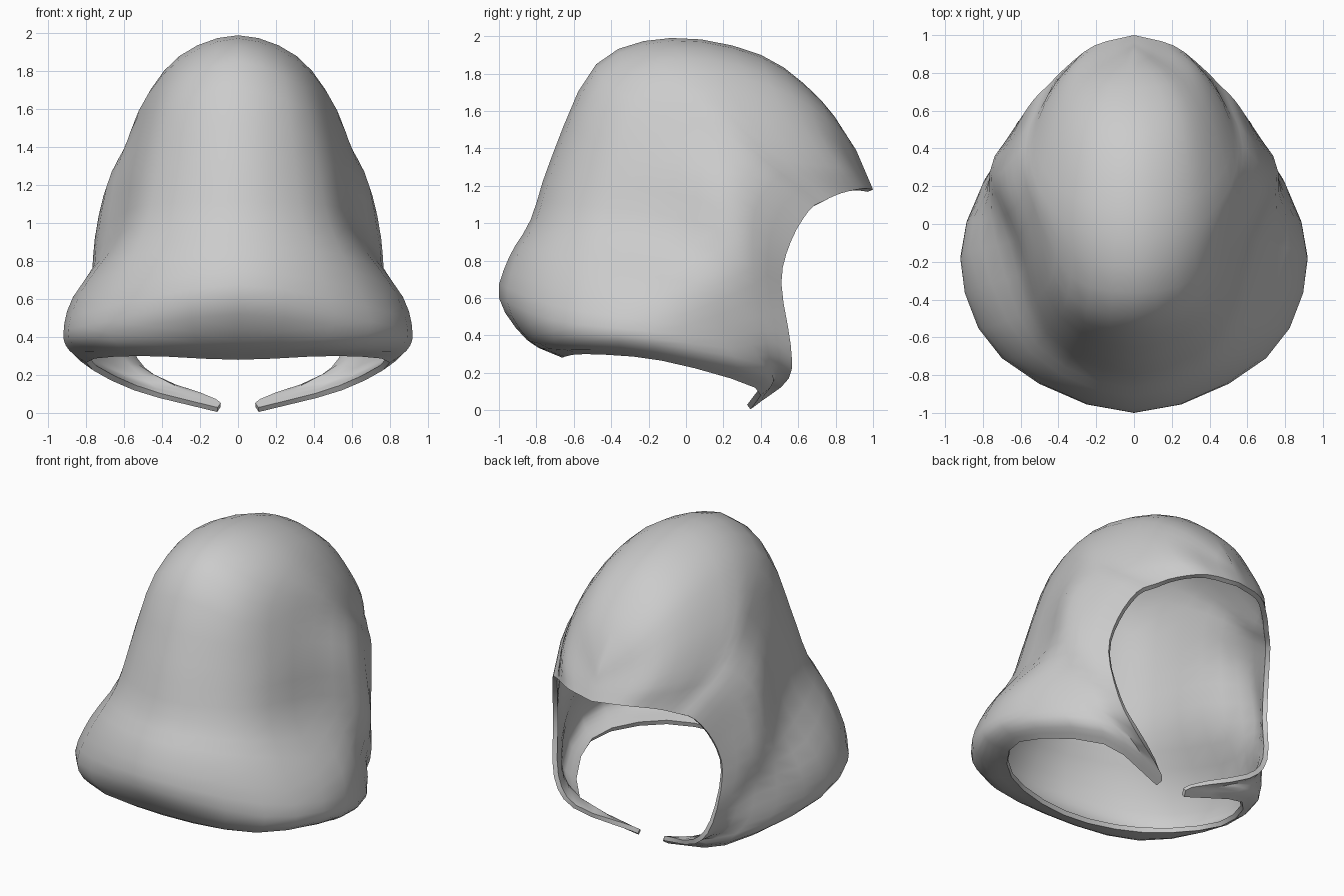
import bpy
from mathutils import Vector

if "Cube" in bpy.data.objects:
    bpy.data.objects.remove(bpy.data.objects["Cube"])

# Half rows of the hood: each runs from the centre seam (y, z) through three
# side points (x, y, z) to the rim of the face opening (x, y, z).
DRAPE = [
    ((-.66, .28), (.52, -.54, .30), (.80, -.13, .265), (.55, .37, .12), (.11, .345, .005)),
    ((-.85, .375), (.62, -.69, .345), (.89, -.16, .33), (.63, .43, .20), (.12, .405, .05)),
    ((-1.0, .60), (.70, -.71, .48), (.92, -.18, .42), (.72, .35, .35), (.45, .55, .17)),
    ((-.945, .82), (.59, -.70, .75), (.87, -.14, .61), (.73, .30, .56), (.59, .56, .35)),
    ((-.83, 1.02), (.48, -.61, 1.0), (.66, -.10, .92), (.765, .27, .81), (.63, .51, .68)),
]
CROWN = [
    ((-.72, 1.35), (.42, -.52, 1.32), (.60, -.05, 1.27), (.71, .27, 1.14), (.60, .56, .90)),
    ((-.48, 1.85), (.35, -.38, 1.71), (.54, .05, 1.51), (.62, .37, 1.30), (.53, .66, 1.07)),
    ((-.08, 1.99), (.31, -.02, 1.88), (.51, .20, 1.61), (.55, .46, 1.34), (.45, .74, 1.12)),
    ((.40, 1.90), (.27, .43, 1.80), (.42, .53, 1.56), (.44, .69, 1.31), (.36, .83, 1.16)),
    ((.72, 1.66), (.18, .74, 1.60), (.28, .78, 1.45), (.28, .87, 1.29), (.21, .945, 1.185)),
]
STEPS = 3


def spline(pts, before=None):
    """Smooth curve through all points; 'before' is an optional lead-in point."""
    ext = [before or 2 * pts[0] - pts[1]] + pts + [2 * pts[-1] - pts[-2]]
    out = []
    for a, b, c, d in zip(ext, ext[1:], ext[2:], ext[3:]):
        for k in range(STEPS):
            t = k / STEPS
            out.append(0.5 * (2 * b + (c - a) * t + (2 * a - 5 * b + 4 * c - d) * t * t
                              + (3 * b - a - 3 * c + d) * t ** 3))
    return out + [pts[-1]]


rows = [[Vector((0, *r[0]))] + [Vector(p) for p in r[1:]] for r in DRAPE + CROWN]
# The last row lies on the seam and ends at the peak of the brim
seam_top, peak = Vector((0, .91, 1.39)), Vector((0, 1.0, 1.18))
rows.append([seam_top.lerp(peak, i / 4) for i in range(5)])

# Smooth across the rows, then along each one
columns = [spline(list(c)) for c in zip(*rows)]
grid = []
for row in zip(*columns):
    row = list(row)
    row[0].x = 0
    lead = Vector((-row[1].x, row[1].y, row[1].z)) if row[1].x > 1e-4 else None
    grid.append(spline(row, lead))

n = len(grid[0])
verts = [v for row in grid for v in row]
faces = [(i * n + j, i * n + j + 1, (i + 1) * n + j + 1, (i + 1) * n + j)
         for i in range(len(grid) - 1) for j in range(n - 1)]

mesh = bpy.data.meshes.new("hood")
mesh.from_pydata(verts, [], faces)
hood = bpy.data.objects.new("hood", mesh)
bpy.context.collection.objects.link(hood)

cloth = bpy.data.materials.new("grey cloth")
cloth.diffuse_color = (0.6, 0.6, 0.6, 1)
cloth.use_nodes = True
cloth.node_tree.nodes["Principled BSDF"].inputs["Base Color"].default_value = cloth.diffuse_color
mesh.materials.append(cloth)

# Other half and cloth thickness
mirror = hood.modifiers.new("mirror", 'MIRROR')
mirror.use_clip = True
mirror.merge_threshold = 0.002
thick = hood.modifiers.new("thickness", 'SOLIDIFY')
thick.thickness = 0.03
thick.offset = -1

bpy.context.view_layer.objects.active = hood
hood.select_set(True)
for m in ("mirror", "thickness"):
    bpy.ops.object.modifier_apply(modifier=m)
bpy.ops.object.shade_smooth_by_angle(angle=0.7)
